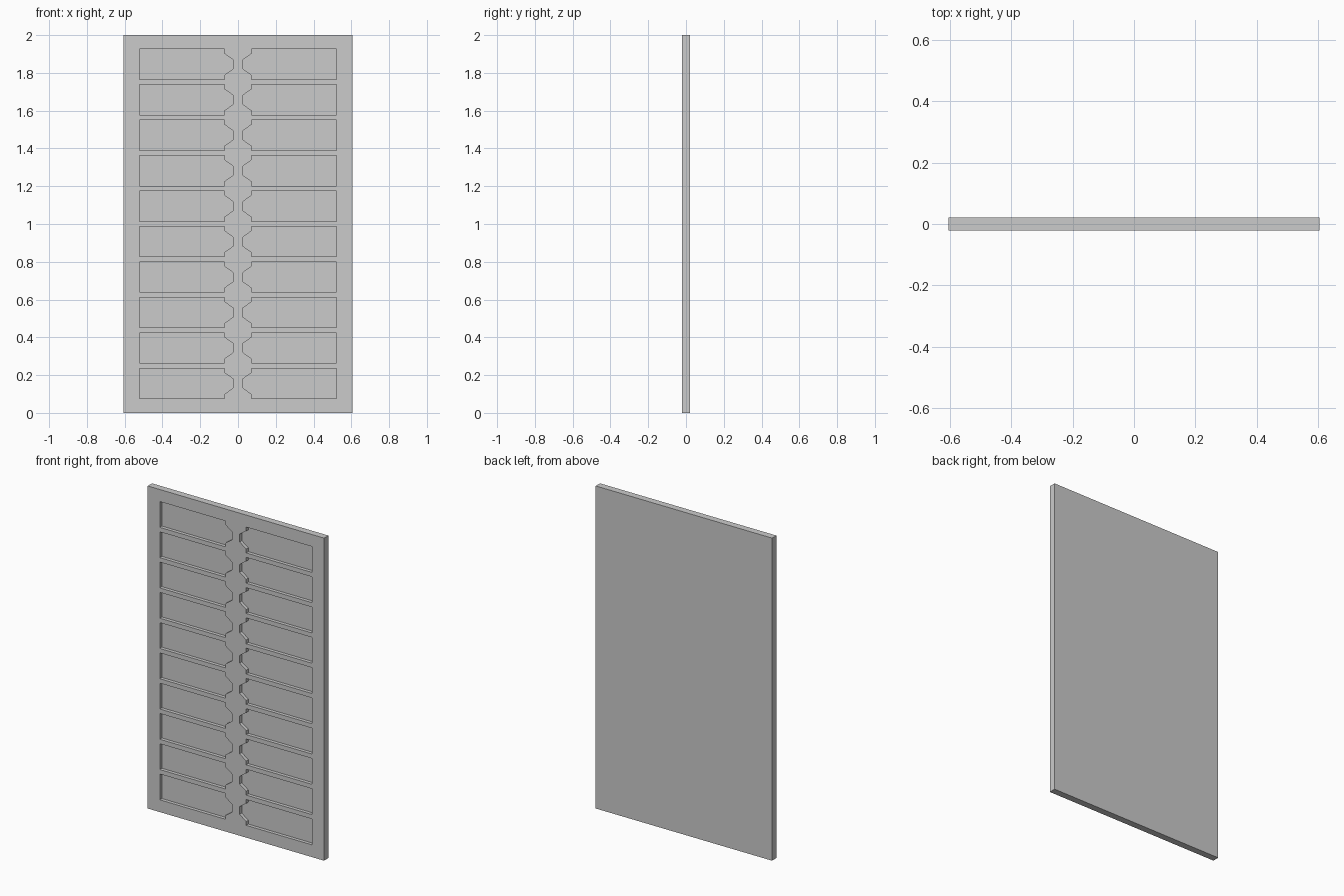
import bpy, bmesh

if "Cube" in bpy.data.objects:
    bpy.data.objects.remove(bpy.data.objects["Cube"])

WIDTH, THICK, HEIGHT = 1.21, 0.042, 2.0
ROWS, PITCH, FIRST_Z = 10, 0.1877, 0.156
FLOOR_Y = 0.0  # depth plane of the pocket floors


def prism(name, outline, y0, y1):
    """Extrude an x-z outline from y0 to y1 as a closed solid."""
    bm = bmesh.new()
    face = bm.faces.new([bm.verts.new((x, y0, z)) for x, z in outline])
    ext = bmesh.ops.extrude_face_region(bm, geom=[face])
    verts = [g for g in ext["geom"] if isinstance(g, bmesh.types.BMVert)]
    bmesh.ops.translate(bm, verts=verts, vec=(0, y1 - y0, 0))
    bmesh.ops.recalc_face_normals(bm, faces=bm.faces)
    mesh = bpy.data.meshes.new(name)
    bm.to_mesh(mesh)
    bm.free()
    obj = bpy.data.objects.new(name, mesh)
    bpy.context.collection.objects.link(obj)
    return obj


# Flat upright slab
w = WIDTH / 2
panel = prism("panel", [(-w, 0), (w, 0), (w, HEIGHT), (-w, HEIGHT)],
              -THICK / 2, THICK / 2)

# Pocket outline: rectangle with a tapered tab towards the centre line
upper = [(0.026, 0.024), (0.071, 0.056), (0.071, 0.08), (0.522, 0.08)]
outline = upper + [(x, -z) for x, z in reversed(upper)]
cutter = prism("pocket_cutter", [(x, z + FIRST_Z) for x, z in outline],
               -THICK, FLOOR_Y)
cutter.hide_render = True
cutter.hide_set(True)

# Mirror to the other column, repeat up the panel
cutter.modifiers.new("columns", "MIRROR").use_axis[0] = True
rows = cutter.modifiers.new("rows", "ARRAY")
rows.count = ROWS
rows.use_relative_offset = False
rows.use_constant_offset = True
rows.constant_offset_displace = (0, 0, PITCH)

# Sink the pockets into the front face
cut = panel.modifiers.new("pockets", "BOOLEAN")
cut.operation = "DIFFERENCE"
cut.solver = "EXACT"
cut.object = cutter

bpy.context.view_layer.objects.active = panel
panel.select_set(True)
bpy.ops.object.modifier_apply(modifier=cut.name)
bpy.data.objects.remove(cutter)
